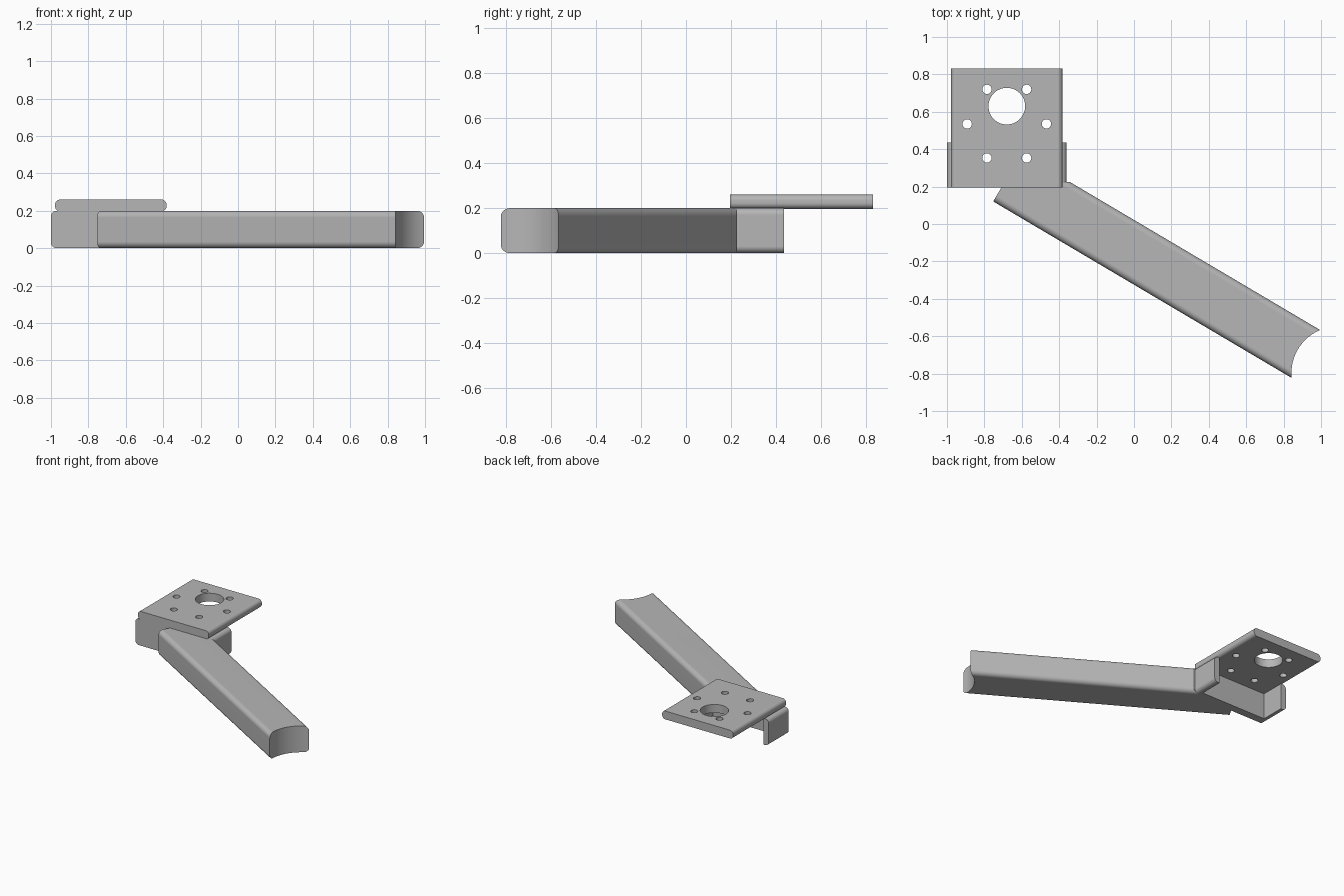
import bpy, bmesh, math
from mathutils import Matrix, Vector

if "Cube" in bpy.data.objects:
    bpy.data.objects.remove(bpy.data.objects["Cube"])

metal = bpy.data.materials.new("grey metal")
metal.use_nodes = True
GREY = (0.47, 0.47, 0.47, 1)
metal.diffuse_color = GREY
metal.node_tree.nodes["Principled BSDF"].inputs["Base Color"].default_value = GREY


def make_object(name, bm):
    bmesh.ops.recalc_face_normals(bm, faces=bm.faces)
    mesh = bpy.data.meshes.new(name)
    bm.to_mesh(mesh)
    bm.free()
    obj = bpy.data.objects.new(name, mesh)
    bpy.context.collection.objects.link(obj)
    mesh.materials.append(metal)
    return obj


def rounded_bar(name, width, height, length, radius, matrix, segments=8):
    """Rounded rectangle in local XZ (base at z = 0), extruded along local +Y."""
    bm = bmesh.new()
    verts = []
    corners = [(1, 1), (-1, 1), (-1, -1), (1, -1)]
    for i, (sx, sz) in enumerate(corners):
        cx = sx * (width / 2 - radius)
        cz = height / 2 + sz * (height / 2 - radius)
        for k in range(segments + 1):
            a = math.pi / 2 * (i + k / segments)
            verts.append(bm.verts.new((cx + radius * math.cos(a), 0, cz + radius * math.sin(a))))
    face = bm.faces.new(verts)
    new = bmesh.ops.extrude_face_region(bm, geom=[face])["geom"]
    bmesh.ops.translate(bm, vec=(0, length, 0), verts=[v for v in new if isinstance(v, bmesh.types.BMVert)])
    bm.transform(matrix)
    return make_object(name, bm)


def cylinder(x, y, radius, segments):
    bm = bmesh.new()
    bmesh.ops.create_cone(bm, cap_ends=True, segments=segments, radius1=radius, radius2=radius,
                          depth=1, matrix=Matrix.Translation((x, y, 0.1)))
    return make_object("cutter", bm)


def box(low, high):
    bm = bmesh.new()
    low, high = Vector(low), Vector(high)
    bmesh.ops.create_cube(bm, size=1, matrix=Matrix.Translation((low + high) / 2)
                          @ Matrix.Diagonal((*(high - low), 1)))
    return make_object("cutter", bm)


def cut(obj, cutters):
    bpy.context.view_layer.objects.active = obj
    for cutter in cutters:
        mod = obj.modifiers.new("cut", 'BOOLEAN')
        mod.operation = 'DIFFERENCE'
        mod.solver = 'EXACT'
        mod.object = cutter
        bpy.ops.object.modifier_apply(modifier=mod.name)
        bpy.data.objects.remove(cutter)


def finish(obj):
    bpy.ops.object.select_all(action='DESELECT')
    obj.select_set(True)
    bpy.context.view_layer.objects.active = obj
    bpy.ops.object.shade_smooth_by_angle(angle=math.radians(30))
    mod = obj.modifiers.new("even shading", 'WEIGHTED_NORMAL')
    mod.keep_sharp = True


# Mounting plate with a large bore and six bolt holes
MID_X = -0.68
plate = rounded_bar("mounting_plate", 0.595, 0.063, 0.637, 0.026,
                    Matrix.Translation((MID_X, 0.195, 0.197)))
holes = [cylinder(MID_X, 0.63, 0.098, 48)]
for side in (-1, 1):
    for offset, y in ((0.106, 0.72), (0.212, 0.535), (0.106, 0.353)):
        holes.append(cylinder(MID_X + side * offset, y, 0.025, 24))
cut(plate, holes)

# U-shaped bracket under the plate, open to the back
bracket = rounded_bar("bracket", 0.64, 0.2, 0.24, 0.03, Matrix.Translation((MID_X, 0.195, 0)))
cut(bracket, [box((-0.955, 0.255, -0.1), (-0.405, 0.6, 0.3))])

# Slanted arm, trimmed at the bracket and notched to fit a round post
angle = math.radians(-30.6)
along = Vector((math.cos(angle), math.sin(angle), 0))
start = Vector((-0.677, 0.249, 0))
LENGTH = 1.855
frame = Matrix.Translation(start) @ Matrix.Rotation(angle - math.pi / 2, 4, 'Z')
arm = rounded_bar("arm", 0.298, 0.2, LENGTH + 0.15, 0.035, frame)
post = start + along * (LENGTH + 0.2)
cut(arm, [cylinder(post.x, post.y, 0.25, 96), box((-1.2, 0.225, -0.2), (0, 1, 0.4))])

for part in (plate, bracket, arm):
    finish(part)
